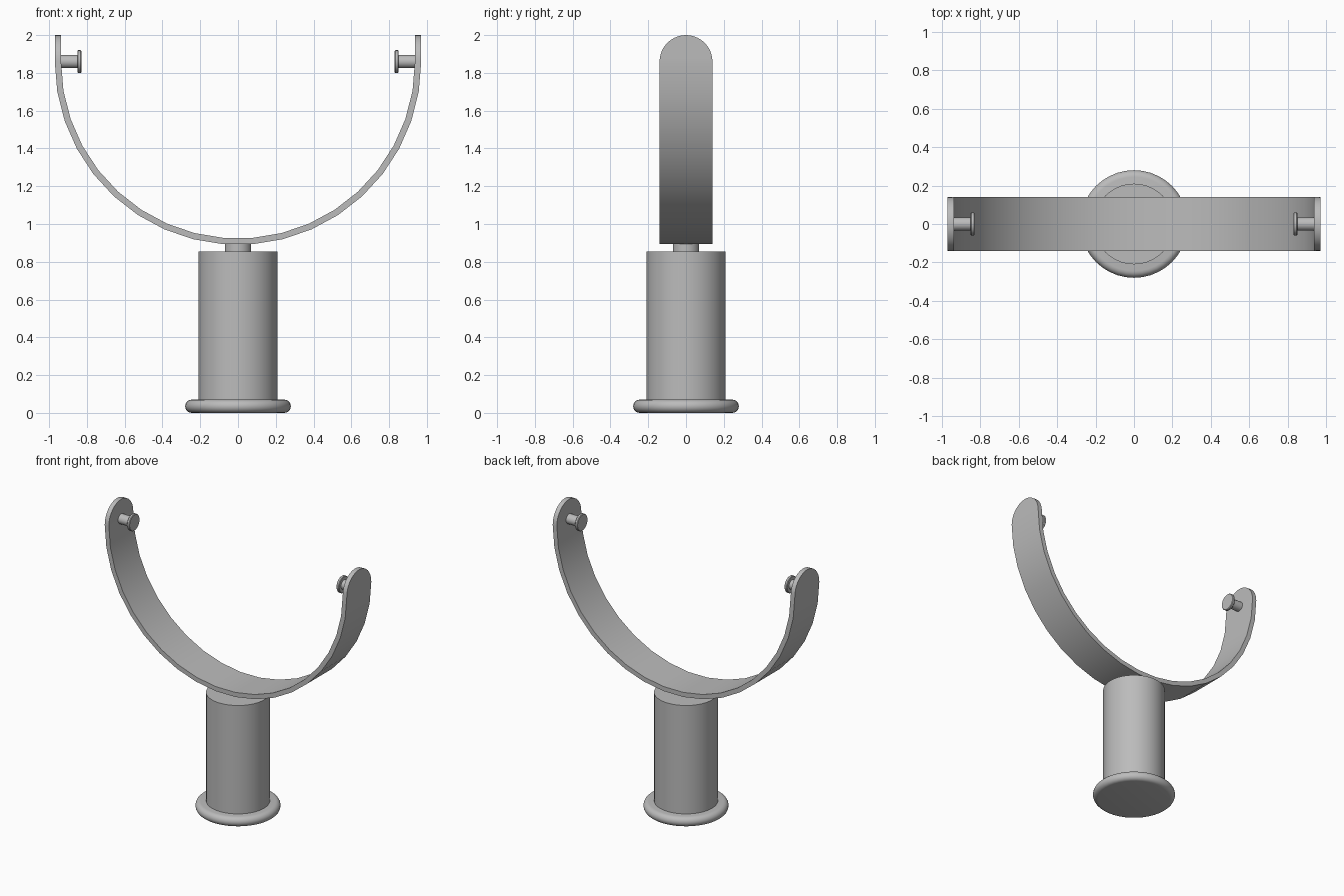
import bpy, bmesh, math
from math import sin, cos, pi
from mathutils import Matrix

cube = bpy.data.objects.get("Cube")
if cube:
    bpy.data.objects.remove(cube)

grey = bpy.data.materials.new("plain grey")
grey.use_nodes = True
grey.diffuse_color = (0.5, 0.5, 0.5, 1)
grey.node_tree.nodes["Principled BSDF"].inputs["Base Color"].default_value = (0.5, 0.5, 0.5, 1)

BAND_R, HALF_W, THICK, PIVOT_Z = 0.97, 0.14, 0.033, 1.86


def finish(name, bm):
    mesh = bpy.data.meshes.new(name)
    bm.to_mesh(mesh)
    bm.free()
    mesh.materials.append(grey)
    obj = bpy.data.objects.new(name, mesh)
    bpy.context.collection.objects.link(obj)
    bpy.ops.object.select_all(action='DESELECT')
    obj.select_set(True)
    bpy.context.view_layer.objects.active = obj
    bpy.ops.object.shade_smooth_by_angle(angle=math.radians(35))
    return obj


def lathe(name, profile, steps=40, matrix=Matrix()):
    """Spin a (radius, height) profile, starting and ending on the axis, around z."""
    bm = bmesh.new()
    verts = [bm.verts.new((r, 0, z)) for r, z in profile]
    edges = [bm.edges.new(pair) for pair in zip(verts, verts[1:])]
    bmesh.ops.spin(bm, geom=verts + edges, cent=(0, 0, 0), axis=(0, 0, 1),
                   angle=2 * pi, steps=steps, use_duplicate=False)
    bmesh.ops.remove_doubles(bm, verts=bm.verts, dist=1e-5)
    bmesh.ops.recalc_face_normals(bm, faces=bm.faces)
    bm.transform(matrix)
    return finish(name, bm)


# Base disc with a fully rounded rim
rim = [(0.245 + 0.035 * cos(a), 0.035 + 0.035 * sin(a))
       for a in [pi * (i / 10 - 0.5) for i in range(11)]]
lathe("base_disc", [(0, 0)] + rim + [(0, 0.07)])

# Handle column and the short neck under the band
lathe("handle_column", [(0, 0.06), (0.21, 0.06), (0.21, 0.855), (0, 0.855)])
lathe("neck", [(0, 0.84), (0.07, 0.84), (0.07, 0.91), (0, 0.91)], 32)

# Curved band: rows of (x, z, half width) run from one rounded tip to the other
SEGMENTS, TIP = 19, 10
tip = [(BAND_R, PIVOT_Z + HALF_W * sin(a), HALF_W * cos(a))
       for a in [pi / 2 * i / TIP for i in range(1, TIP + 1)]]
arc = [(-BAND_R * cos(a), PIVOT_Z - BAND_R * sin(a), HALF_W)
       for a in [pi * i / SEGMENTS for i in range(SEGMENTS + 1)]]
rows = [(-x, z, w) for x, z, w in reversed(tip)] + arc + tip
bm = bmesh.new()
pairs = [(bm.verts.new((x, -w, z)), bm.verts.new((x, w, z))) for x, z, w in rows]
for (a, b), (c, d) in zip(pairs, pairs[1:]):
    bm.faces.new((a, b, d, c))
bmesh.ops.remove_doubles(bm, verts=bm.verts, dist=1e-5)
band = finish("curved_band", bm)
solid = band.modifiers.new("thickness", 'SOLIDIFY')
solid.thickness = THICK
solid.offset = -1
solid.use_even_offset = True
# The solidified edges need the smoothing step after them
bpy.ops.object.modifier_apply(modifier=solid.name)
bpy.ops.object.shade_smooth_by_angle(angle=math.radians(35))

# Headed pegs pointing inward from both tips
peg = [(0, 0), (0.035, 0), (0.035, 0.095), (0.056, 0.095), (0.06, 0.099),
       (0.06, 0.112), (0.056, 0.116), (0, 0.116)]
for side, name in ((1, "left_peg"), (-1, "right_peg")):
    place = (Matrix.Translation((side * (BAND_R - 0.025), 0, PIVOT_Z))
             @ Matrix.Rotation(-side * pi / 2, 4, 'Y'))
    lathe(name, peg, 24, place)
